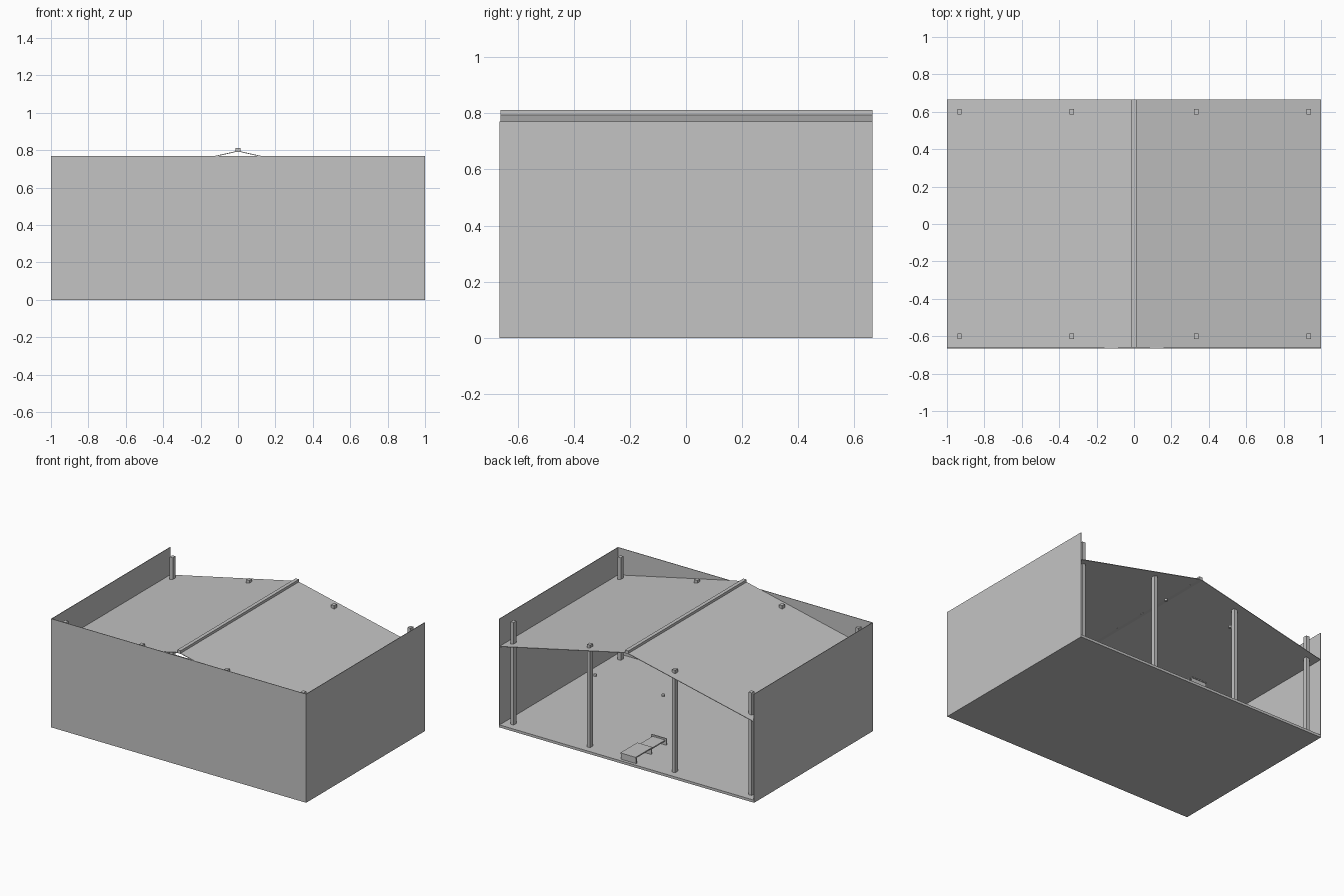
import bpy
import bmesh
from mathutils import Matrix, Vector

cube = bpy.data.objects.get("Cube")
if cube:
    bpy.data.objects.remove(cube, do_unlink=True)

# Overall sizes
HALF_X, HALF_Y, WALL_H = 1.0, 0.665, 0.77
SKIN, FLOOR = 0.004, 0.018
RIDGE_Z, EAVE_Z = 0.797, 0.575

grey = bpy.data.materials.new("plain grey")
grey.use_nodes = True
tone = (0.55, 0.55, 0.55, 1)
grey.diffuse_color = tone
grey.node_tree.nodes["Principled BSDF"].inputs["Base Color"].default_value = tone


def finish(name, bm):
    bmesh.ops.recalc_face_normals(bm, faces=bm.faces)
    mesh = bpy.data.meshes.new(name)
    bm.to_mesh(mesh)
    bm.free()
    mesh.materials.append(grey)
    obj = bpy.data.objects.new(name, mesh)
    bpy.context.collection.objects.link(obj)
    return obj


def box(name, low, high):
    low, high = Vector(low), Vector(high)
    bm = bmesh.new()
    place = Matrix.Translation((low + high) / 2) @ Matrix.Diagonal((high - low).to_4d())
    bmesh.ops.create_cube(bm, size=1, matrix=place)
    return finish(name, bm)


# Floor slab and three thin walls, open at the back
inner_x, inner_y = HALF_X - SKIN, HALF_Y - SKIN
box("floor", (-inner_x, -inner_y, 0), (inner_x, HALF_Y, FLOOR))
box("front_wall", (-HALF_X, -HALF_Y, 0), (HALF_X, -inner_y, WALL_H))
for side, x in (("left", inner_x), ("right", -HALF_X)):
    box(side + "_wall", (x, -inner_y, 0), (x + SKIN, HALF_Y, WALL_H))

# Pitched roof: a thin folded sheet
bm = bmesh.new()
outline = [(-inner_x, EAVE_Z), (0, RIDGE_Z), (inner_x, EAVE_Z)]
outline += [(x, z - SKIN) for x, z in reversed(outline)]
sheet = bm.faces.new([bm.verts.new((x, -inner_y, z)) for x, z in outline])
pushed = bmesh.ops.extrude_face_region(bm, geom=[sheet])["geom"]
bmesh.ops.translate(bm, vec=(0, HALF_Y + inner_y, 0),
                    verts=[v for v in pushed if isinstance(v, bmesh.types.BMVert)])
finish("roof", bm)
box("ridge_beam", (-0.013, -inner_y, 0.79), (0.013, HALF_Y, 0.812))

# Two rows of posts rising through the roof
for row, y in (("front", -0.6), ("back", 0.6)):
    for i, x in enumerate((-0.933, -0.333, 0.333, 0.933)):
        box(f"{row}_post_{i + 1}", (x - 0.012, y - 0.015, FLOOR), (x + 0.012, y + 0.015, 0.745))

# Low bench: three upright boards carrying two planks
for place, y in (("back", 0.64), ("middle", 0.47), ("front", 0.30)):
    box(f"bench_{place}_board", (-0.06, y - 0.004, FLOOR), (0.06, y + 0.004, 0.064))
box("bench_back_plank", (-0.06, 0.46, 0.057), (0.06, 0.65, 0.065))
box("bench_front_plank", (-0.05, 0.30, 0.045), (0.05, 0.47, 0.053))

# Small round lamps at the open side
for side, x in (("left", 0.267), ("right", -0.267)):
    bm = bmesh.new()
    bmesh.ops.create_cone(bm, cap_ends=True, segments=12, radius1=0.011, radius2=0.011,
                          depth=0.014, matrix=Matrix.Translation((x, 0.636, 0.555)))
    finish(side + "_lamp", bm)
